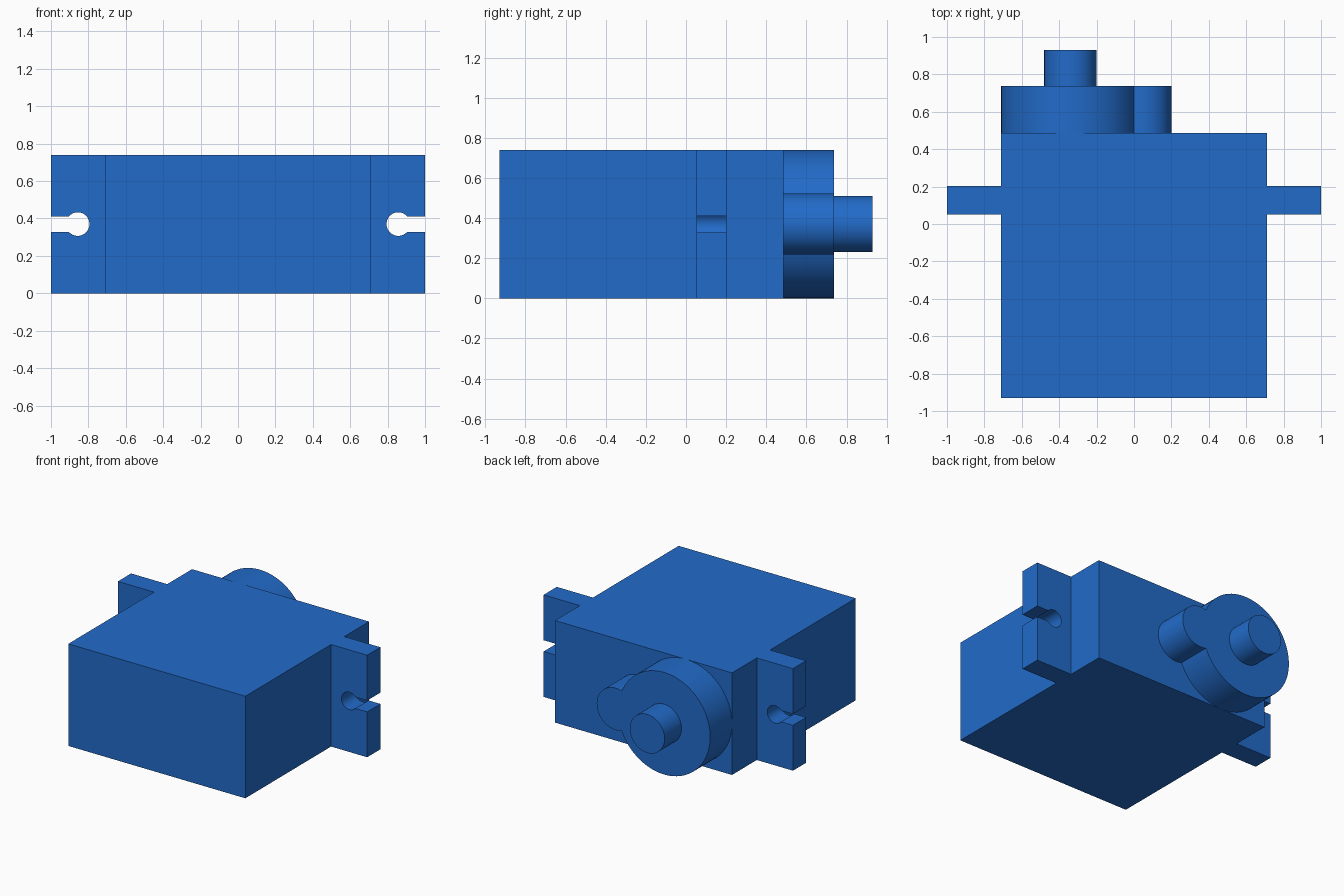
import bpy, bmesh, math

if "Cube" in bpy.data.objects:
    bpy.data.objects.remove(bpy.data.objects["Cube"])

blue = bpy.data.materials.new("blue plastic")
blue.diffuse_color = (0.016, 0.147, 0.584, 1.0)
blue.use_nodes = True
blue.node_tree.nodes["Principled BSDF"].inputs["Base Color"].default_value = blue.diffuse_color

MID = 0.37          # height of the centre line
HEIGHT = 0.74


def arc(cx, cz, r, start, end, steps):
    """Points on an arc in the xz plane, angles in radians."""
    return [(cx + r * math.cos(start + (end - start) * i / steps),
             cz + r * math.sin(start + (end - start) * i / steps))
            for i in range(steps + 1)]


def extrude(name, outline, y0, y1):
    """Solid made by pushing an xz outline from y0 to y1."""
    bm = bmesh.new()
    face = bm.faces.new([bm.verts.new((x, y0, z)) for x, z in outline])
    new = bmesh.ops.extrude_face_region(bm, geom=[face])["geom"]
    bmesh.ops.translate(bm, vec=(0, y1 - y0, 0),
                        verts=[v for v in new if isinstance(v, bmesh.types.BMVert)])
    bmesh.ops.recalc_face_normals(bm, faces=bm.faces)
    mesh = bpy.data.meshes.new(name)
    bm.to_mesh(mesh)
    bm.free()
    mesh.materials.append(blue)
    obj = bpy.data.objects.new(name, mesh)
    bpy.context.collection.objects.link(obj)
    bpy.ops.object.select_all(action='DESELECT')
    obj.select_set(True)
    bpy.context.view_layer.objects.active = obj
    bpy.ops.object.shade_smooth_by_angle(angle=math.radians(30))
    return obj


# Main case
extrude("case", [(-0.71, 0), (0.71, 0), (0.71, HEIGHT), (-0.71, HEIGHT)], -0.93, 0.487)

# Mounting ears with keyhole slots open to the outer edge
hole_x, hole_r, slot = 0.857, 0.063, 0.041
a = math.asin(slot / hole_r)
ear = ([(0.71, 0), (1, 0), (1, MID - slot)]
       + arc(hole_x, MID, hole_r, 2 * math.pi - a, a, 40)
       + [(1, MID + slot), (1, HEIGHT), (0.71, HEIGHT)])
for side, sign in (("right", 1), ("left", -1)):
    extrude(side + "_mounting_ear", [(sign * x, z) for x, z in ear], 0.052, 0.203)

# Gear housing: a large and a small circle joined into one outline
big_x, big_r = -0.34, 0.37
small_x, small_r = 0.048, 0.152
gap = small_x - big_x
meet = (gap ** 2 + big_r ** 2 - small_r ** 2) / (2 * gap)
half = math.sqrt(big_r ** 2 - meet ** 2)
b = math.atan2(half, meet)
s = math.atan2(half, meet - gap)
housing = (arc(big_x, MID, big_r, b, 2 * math.pi - b, 72)
           + arc(small_x, MID, small_r, -s, s, 40)[1:-1])
extrude("gear_housing", housing, 0.487, 0.737)

# Output shaft
extrude("output_shaft", arc(big_x, MID, 0.14, 0, 2 * math.pi, 56)[:-1], 0.737, 0.93)
